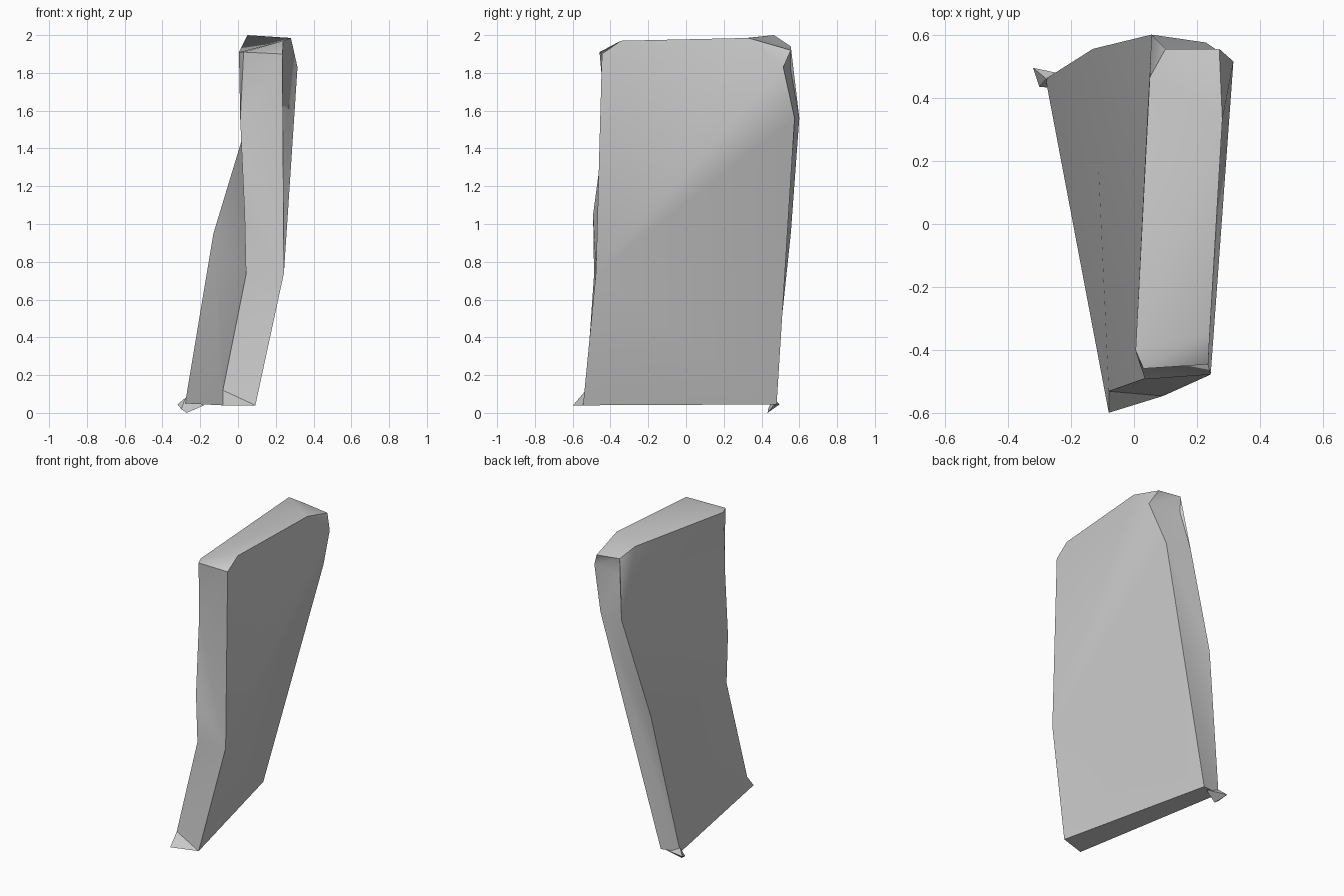
import bpy
import bmesh

cube = bpy.data.objects.get("Cube")
if cube:
    bpy.data.objects.remove(cube)

stone = bpy.data.materials.new("plain grey")
stone.use_nodes = True
grey = (0.6, 0.6, 0.6, 1)
stone.diffuse_color = grey
stone.node_tree.nodes["Principled BSDF"].inputs["Base Color"].default_value = grey


def finish(bm, name):
    """Turn the mesh into a shaded object."""
    bmesh.ops.recalc_face_normals(bm, faces=bm.faces)
    mesh = bpy.data.meshes.new(name)
    bm.to_mesh(mesh)
    bm.free()
    mesh.materials.append(stone)
    obj = bpy.data.objects.new(name, mesh)
    bpy.context.collection.objects.link(obj)
    bpy.ops.object.select_all(action='DESELECT')
    obj.select_set(True)
    bpy.context.view_layer.objects.active = obj
    bpy.ops.object.shade_smooth_by_angle(angle=0.62)


# Corner edges of the leaning slab, each listed from the foot upwards
corners = {
    "toe": (-.08, -.598, .04), "fl_foot": (-.08, -.53, .12), "fl_knee": (.042, -.487, .73),
    "fl_mid": (.035, -.492, 1.05), "fl_high": (.012, -.425, 1.55), "fl_top": (.03, -.458, 1.91),
    "fr_foot": (.092, -.545, .04), "fr_knee": (.243, -.477, .74), "fr_top": (.235, -.445, 1.9),
    "br_foot": (-.15, .48, .045), "br_high": (.228, .575, 1.56),
    "br_neck": (.315, .515, 1.83), "br_top": (.27, .555, 1.92),
    "bl_foot": (-.28, .46, .05), "bl_mid": (-.13, .555, .95), "bl_high": (.055, .6, 1.56),
    "bl_neck": (.1, .552, 1.83), "bl_top": (.1, .555, 1.94),
    "crown_fl": (.005, -.4, 1.91), "crown_fr": (.24, -.345, 1.97),
    "crown_br": (.28, .33, 1.985), "crown_bl": (.05, .465, 2),
}
bm = bmesh.new()
vert = {name: bm.verts.new(p) for name, p in corners.items()}


def fan(centre, rim):
    """Spread triangles from one corner to a chain of others."""
    names = rim.split()
    for a, b in zip(names, names[1:]):
        bm.faces.new((vert[centre], vert[a], vert[b]))


# Underside and toe
fan("fr_foot", "br_foot bl_foot toe fl_foot")
# Front and its top chamfer
fan("fr_knee", "fr_foot fl_foot fl_knee fl_mid fl_high fr_top")
fan("fl_top", "fl_high fr_top crown_fr crown_fl fl_high")
# Broad left side
fan("fr_knee", "fr_foot br_foot br_high br_neck crown_br crown_fr fr_top")
fan("br_neck", "crown_br br_top")
# Broad right side
fan("bl_mid", "bl_foot toe fl_foot fl_knee bl_high")
fan("bl_high", "fl_knee fl_mid fl_high crown_fl crown_bl bl_top bl_neck")
# Back
fan("br_high", "br_foot bl_foot bl_mid bl_high bl_neck br_neck")
fan("br_neck", "bl_neck bl_top br_top")
# Top
fan("crown_br", "br_top bl_top crown_bl crown_fl crown_fr")
finish(bm, "leaning_slab")

# Small spur at the back foot
bm = bmesh.new()
spur = [(-.278, .46, .08), (-.32, .495, .045), (-.3, .435, .02), (-.272, .432, 0), (-.18, .465, .04)]
bmesh.ops.convex_hull(bm, input=[bm.verts.new(p) for p in spur])
finish(bm, "foot_spur")
